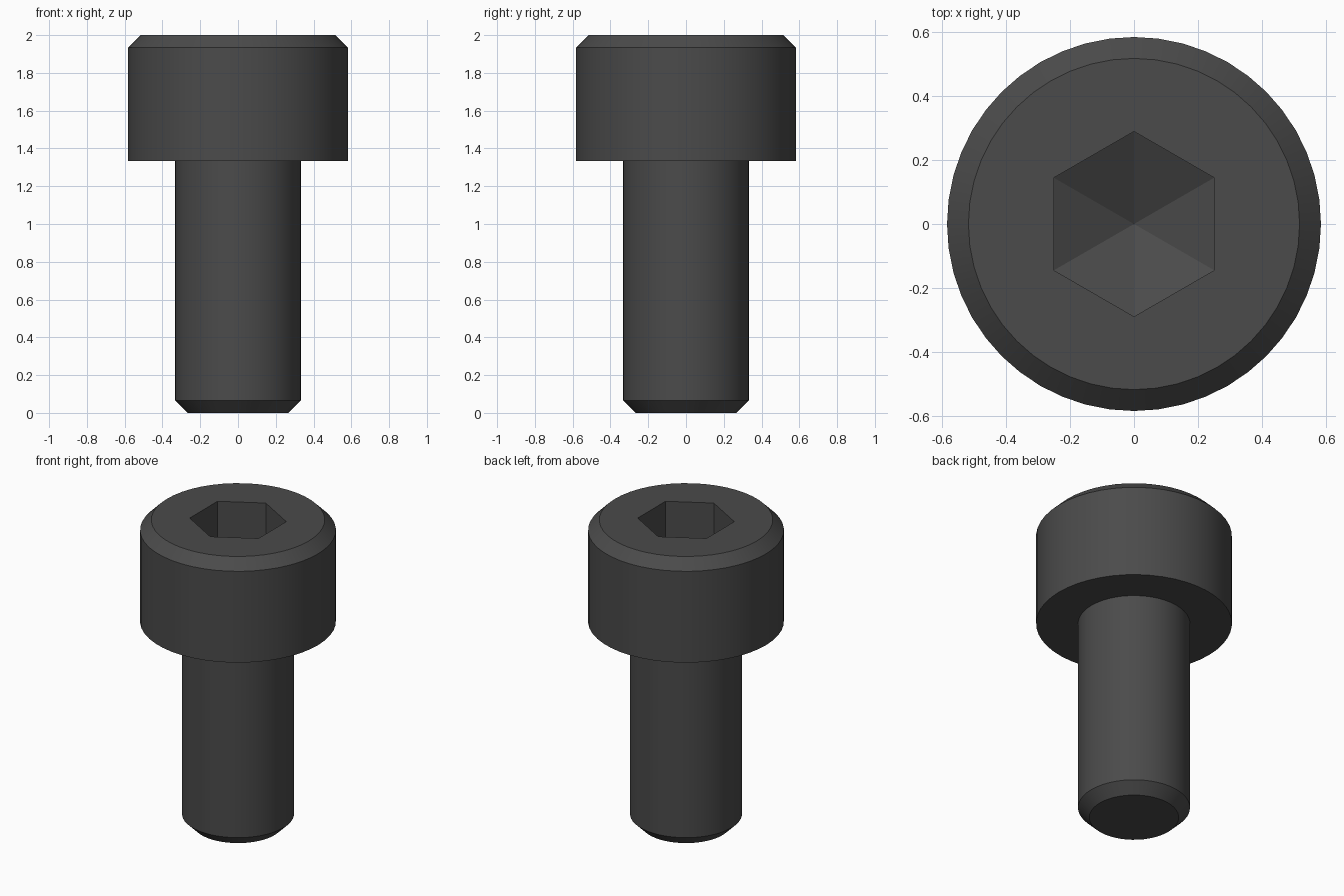
import bpy
import bmesh
from math import cos, sin, pi, tan, radians

old = bpy.data.objects.get("Cube")
if old:
    bpy.data.objects.remove(old, do_unlink=True)

UNIT = 1 / 6          # one sixth of a unit drives every proportion
SIDES = 48
CHAMFER = 0.4 * UNIT
HEAD_R, SHANK_R = 3.5 * UNIT, 2 * UNIT
HEAD_Z, TOP_Z = 8 * UNIT, 2.0
HEX_R = 1.5 * UNIT / cos(pi / 6)
HEX_Z = TOP_Z - 2 * UNIT
TIP_Z = HEX_Z - 1.5 * UNIT * tan(radians(30))

# Dark steel
steel = bpy.data.materials.new("dark_steel")
steel.use_nodes = True
color = (0.07, 0.07, 0.07, 1)
steel.diffuse_color = color
steel.node_tree.nodes["Principled BSDF"].inputs["Base Color"].default_value = color

bm = bmesh.new()


def ring(radius, z, count):
    """Ring of vertices whose first one points to +y."""
    angles = [pi / 2 + 2 * pi * i / count for i in range(count)]
    return [bm.verts.new((radius * cos(a), radius * sin(a), z)) for a in angles]


def skin(lower, upper):
    """Wall of quads between two rings."""
    n = len(lower)
    for i in range(n):
        j = (i + 1) % n
        bm.faces.new((lower[i], lower[j], upper[j], upper[i]))


# Shank and head: turned profile from the tip up to the top rim
profile = [(SHANK_R - CHAMFER, 0), (SHANK_R, CHAMFER), (SHANK_R, HEAD_Z),
           (HEAD_R, HEAD_Z), (HEAD_R, TOP_Z - CHAMFER), (HEAD_R - CHAMFER, TOP_Z)]
rings = [ring(r, z, SIDES) for r, z in profile]
for lower, upper in zip(rings, rings[1:]):
    skin(lower, upper)
bm.faces.new(rings[0][::-1])

# Top face around the socket, one panel per hexagon side
mouth = ring(HEX_R, TOP_Z, 6)
step = SIDES // 6
for i in range(6):
    arc = [rings[-1][(i * step + k) % SIDES] for k in range(step + 1)]
    bm.faces.new(arc + [mouth[(i + 1) % 6], mouth[i]])

# Hexagonal socket with a pointed floor
floor = ring(HEX_R, HEX_Z, 6)
skin(mouth, floor)
tip = bm.verts.new((0, 0, TIP_Z))
for i in range(6):
    bm.faces.new((floor[i], floor[(i + 1) % 6], tip))

bmesh.ops.recalc_face_normals(bm, faces=bm.faces)
mesh = bpy.data.meshes.new("socket_head_bolt")
bm.to_mesh(mesh)
bm.free()
mesh.materials.append(steel)
bolt = bpy.data.objects.new("socket_head_bolt", mesh)
bpy.context.collection.objects.link(bolt)

# Smooth round walls, crisp edges
bpy.ops.object.select_all(action='DESELECT')
bolt.select_set(True)
bpy.context.view_layer.objects.active = bolt
bpy.ops.object.shade_smooth_by_angle(angle=radians(20))
